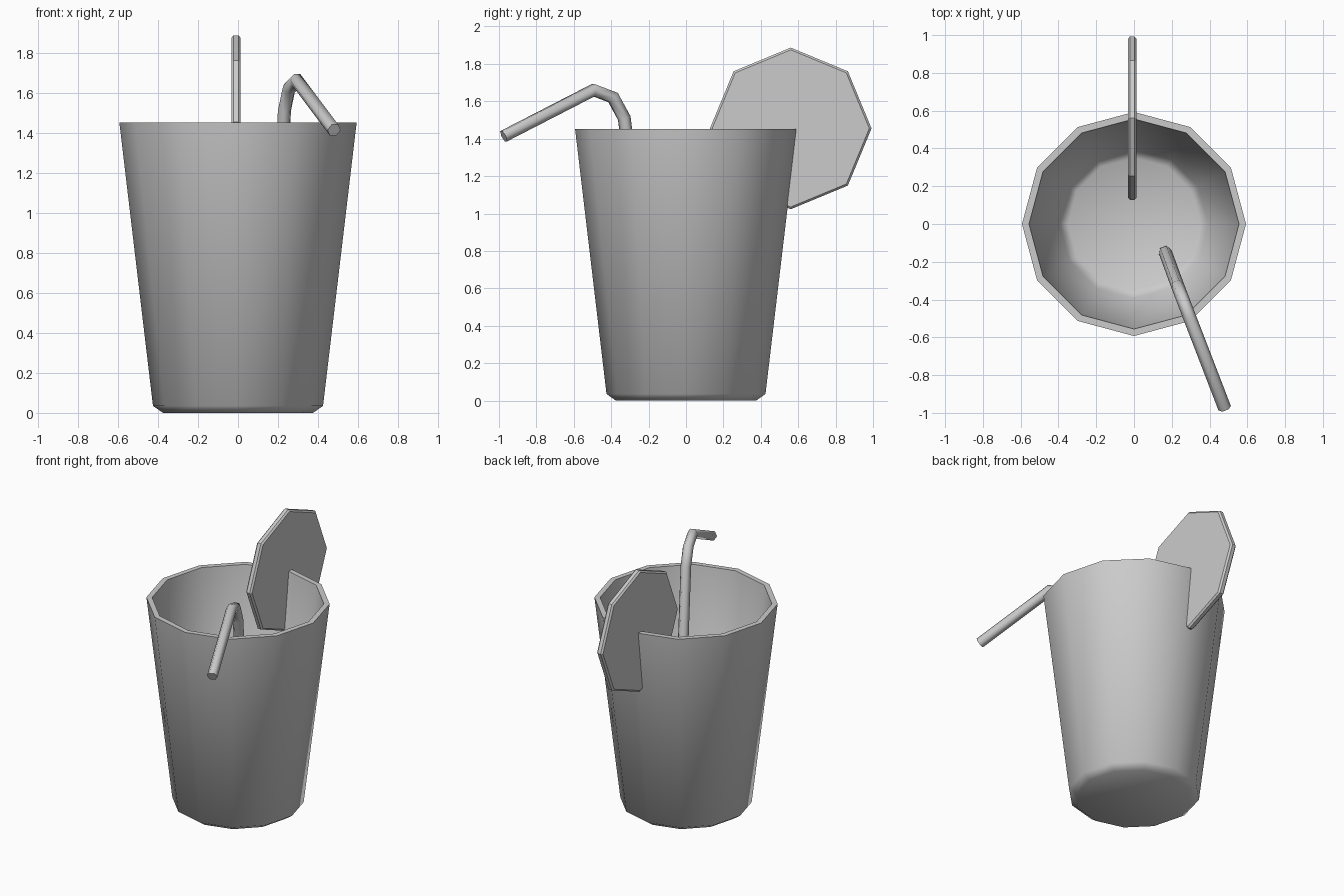
import bpy, bmesh, math
from mathutils import Vector, Matrix

if "Cube" in bpy.data.objects:
    bpy.data.objects.remove(bpy.data.objects["Cube"])

grey = bpy.data.materials.new("plain grey")
grey.diffuse_color = (0.6, 0.6, 0.6, 1)
grey.use_nodes = True
grey.node_tree.nodes["Principled BSDF"].inputs["Base Color"].default_value = grey.diffuse_color


def skin(name, rings, angle, closed_ends=True):
    """Join equal-sized rings of points into a skinned mesh."""
    bm = bmesh.new()
    loops = [[bm.verts.new(p) for p in ring] for ring in rings]
    n = len(rings[0])
    for a, b in zip(loops, loops[1:]):
        for i in range(n):
            j = (i + 1) % n
            bm.faces.new((a[i], a[j], b[j], b[i]))
    if closed_ends:
        bm.faces.new(loops[0][::-1])
        bm.faces.new(loops[-1])
    bmesh.ops.recalc_face_normals(bm, faces=bm.faces)
    mesh = bpy.data.meshes.new(name)
    bm.to_mesh(mesh)
    bm.free()
    mesh.materials.append(grey)
    obj = bpy.data.objects.new(name, mesh)
    bpy.context.collection.objects.link(obj)
    bpy.ops.object.select_all(action='DESELECT')
    obj.select_set(True)
    bpy.context.view_layer.objects.active = obj
    bpy.ops.object.shade_smooth_by_angle(angle=math.radians(angle))
    return obj


def ring(radius, height, sides):
    step = math.tau / sides
    return [Vector((radius * math.cos(i * step), radius * math.sin(i * step), height))
            for i in range(sides)]


# Cup: outer wall with chamfered foot, flat rim, inner wall and floor
profile = [(0.375, 0), (0.425, 0.035), (0.593, 1.452),
           (0.556, 1.452), (0.393, 0.06), (0.35, 0.035)]
skin("cup", [ring(r, z, 12) for r, z in profile], 60)

# Fruit slice: chamfered octagonal disc standing across the rim
turn = Matrix.Translation((-0.01, 0.56, 1.455)) @ Matrix.Rotation(math.pi / 2, 4, 'Y')
disc = [(0.42, -0.023), (0.432, -0.012), (0.432, 0.012), (0.42, 0.023)]
skin("fruit_slice", [[turn @ p for p in ring(r, x, 8)] for r, x in disc], 30)

# Bent straw: six-sided tube along a path, mitred at every bend
path = [Vector(p) for p in ((0.166, -0.15, 0.05), (0.232, -0.33, 1.51), (0.255, -0.39, 1.62),
                            (0.295, -0.495, 1.66), (0.48, -0.975, 1.413))]
side = (path[-1] - path[0]).cross(Vector((0, 0, 1))).normalized()
rings = []
for i, p in enumerate(path):
    before = (p - path[i - 1]).normalized() if i else None
    after = (path[i + 1] - p).normalized() if i < len(path) - 1 else None
    along = ((before or after) + (after or before)).normalized()
    up = side.cross(along).normalized()
    stretch = 1 / along.dot(before or after)
    rings.append([p + 0.035 * (side * math.cos(k * math.tau / 6)
                               + up * stretch * math.sin(k * math.tau / 6)) for k in range(6)])
skin("straw", rings, 65)
